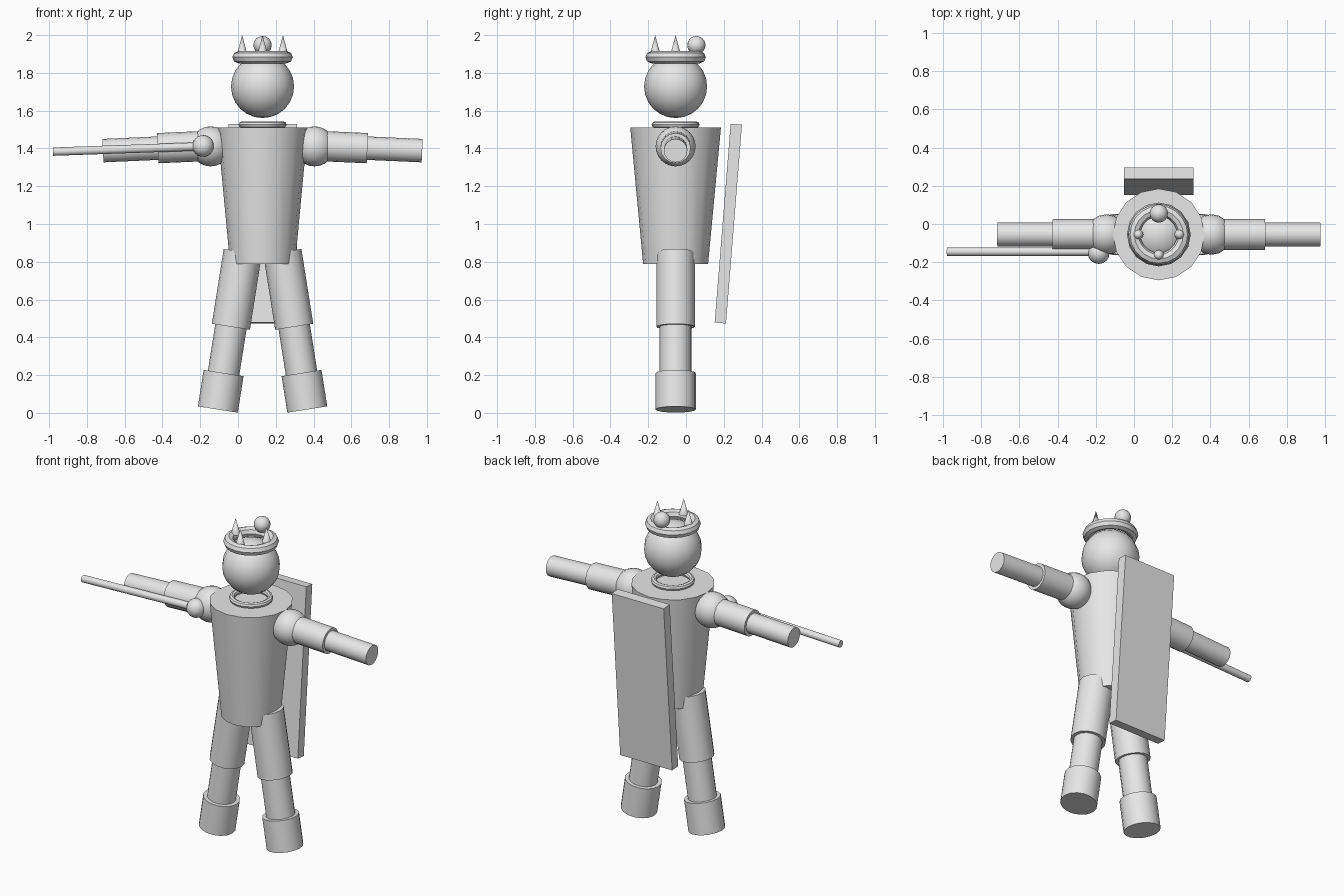
import bpy
import math
from mathutils import Vector

if "Cube" in bpy.data.objects:
    bpy.data.objects.remove(bpy.data.objects["Cube"])

CX, CY = 0.13, -0.055   # body axis

grey = bpy.data.materials.new("light grey")
grey.diffuse_color = (0.8, 0.8, 0.8, 1)
grey.use_nodes = True
grey.node_tree.nodes["Principled BSDF"].inputs["Base Color"].default_value = grey.diffuse_color


def finish(name, smooth=True):
    ob = bpy.context.object
    ob.name = name
    ob.data.materials.append(grey)
    if smooth:
        bpy.ops.object.shade_smooth_by_angle(angle=math.radians(35))
    return ob


def tube(name, a, b, r1, r2=None, sides=16):
    """Capped cylinder or cone running from point a to point b."""
    a, b = Vector(a), Vector(b)
    d = b - a
    bpy.ops.mesh.primitive_cone_add(
        vertices=sides, radius1=r1, radius2=r1 if r2 is None else r2,
        depth=d.length, location=(a + b) / 2,
        rotation=d.to_track_quat('Z', 'Y').to_euler())
    return finish(name)


def ball(name, loc, r, rings=12):
    bpy.ops.mesh.primitive_uv_sphere_add(
        segments=16, ring_count=rings, radius=r, location=loc)
    return finish(name)


def ring(name, z, major, minor):
    bpy.ops.mesh.primitive_torus_add(
        major_segments=20, minor_segments=8, major_radius=major,
        minor_radius=minor, location=(CX, CY, z))
    return finish(name)


# Torso, collar and head
tube("torso", (CX, CY, 0.788), (CX, CY, 1.51), 0.172, 0.24)
ring("collar", 1.526, 0.11, 0.017)
ball("head", (CX, CY, 1.728), 0.167)

# Crown: band, three spikes and a jewel at the back
ring("crown_band", 1.883, 0.128, 0.032)
for i, (dx, dy) in enumerate([(-1, 0), (0, -1), (1, 0)]):
    x, y = CX + dx * 0.108, CY + dy * 0.108
    tube(f"crown_spike_{i + 1}", (x, y, 1.9), (x, y, 2.0), 0.027, 0, 12)
ball("crown_jewel", (CX, CY + 0.11, 1.947), 0.048)

# Arms and legs, mirrored about the body axis
for s, side in ((1, "left"), (-1, "right")):
    def arm(dx):
        return (CX + s * dx, CY, 1.414 - 0.045 * (dx - 0.275))

    def leg(z):
        return (CX + s * (0.105 + 0.158 * (0.852 - z)), CY, z)

    ball(f"{side}_shoulder", (CX + s * 0.275, CY, 1.411), 0.106)
    tube(f"{side}_upper_arm", arm(0.275), arm(0.555), 0.08)
    tube(f"{side}_forearm", arm(0.52), arm(0.845), 0.062)
    tube(f"{side}_thigh", leg(0.852), leg(0.456), 0.102)
    tube(f"{side}_shin", leg(0.48), leg(0.19), 0.084)
    tube(f"{side}_boot", leg(0.211), leg(0.018), 0.107)

# Scepter held in front of the right arm
tube("scepter_rod", (-0.98, -0.145, 1.383), (-0.185, -0.145, 1.411), 0.022)
ball("scepter_knob", (-0.185, -0.152, 1.413), 0.057)

# Cape: a flat tilted slab behind the body
bpy.ops.mesh.primitive_cube_add(size=1, location=(CX, 0.224, 1.002),
                                rotation=(math.radians(-4.6), 0, 0))
bpy.context.object.scale = (0.363, 0.06, 1.056)
finish("cape", smooth=False)
